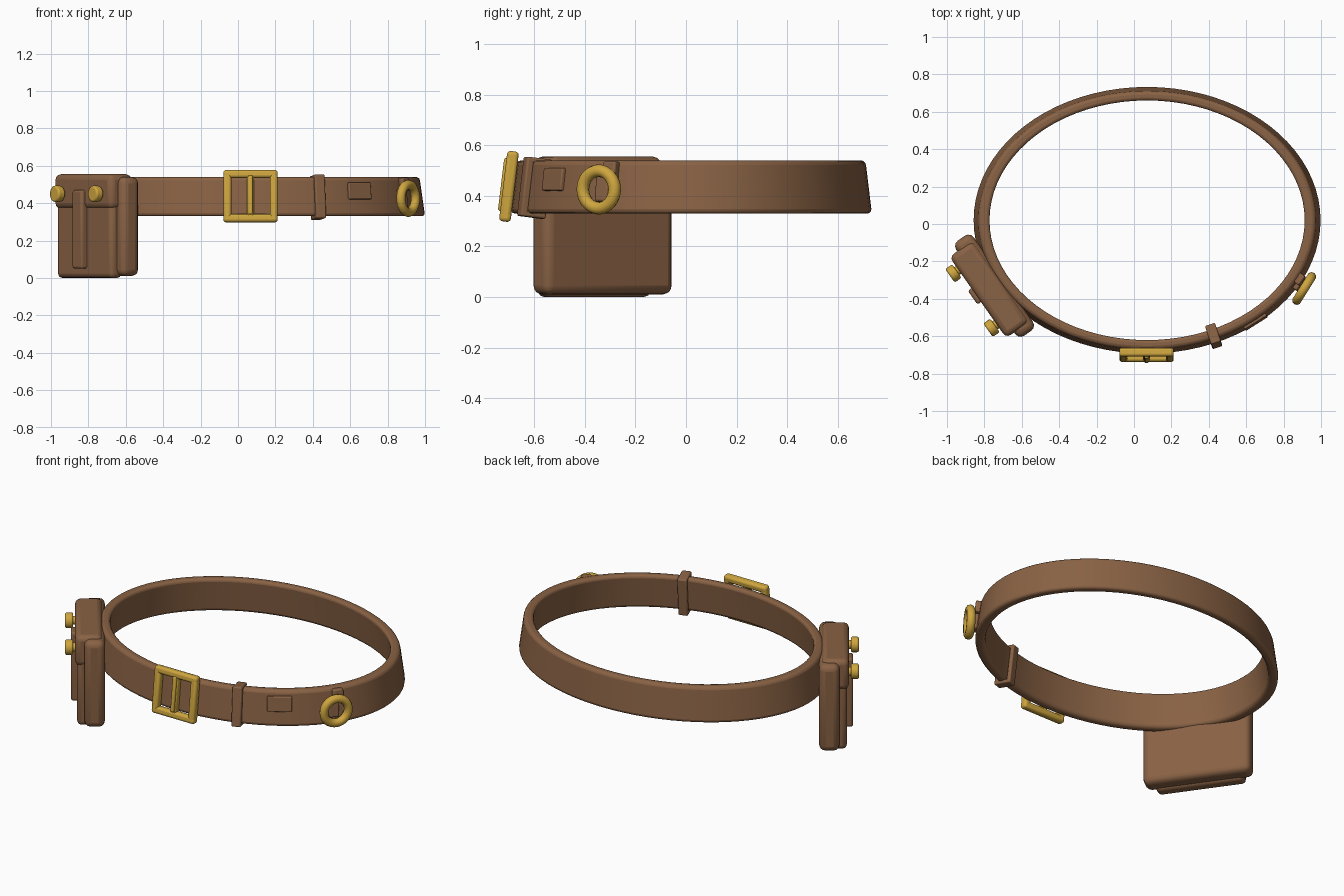
import bpy, bmesh, math
from mathutils import Matrix, Vector

cube = bpy.data.objects.get("Cube")
if cube:
    bpy.data.objects.remove(cube, do_unlink=True)


def material(name, rgb):
    m = bpy.data.materials.new(name)
    m.use_nodes = True
    m.diffuse_color = (*rgb, 1)
    m.node_tree.nodes["Principled BSDF"].inputs["Base Color"].default_value = (*rgb, 1)
    return m


LEATHER = material("brown leather", (0.25, 0.122, 0.058))
BRASS = material("brass", (0.62, 0.38, 0.05))

CX, CY = 0.07, 0.02          # belt centre
A, B = 0.93, 0.715           # outer half axes at the bottom edge
Z0, Z1 = 0.33, 0.54
TILT = Matrix.Rotation(-0.12, 4, "X")


def finish(name, bm, mat, frame=Matrix(), bevel=0.0, segments=3):
    bmesh.ops.recalc_face_normals(bm, faces=bm.faces[:])
    mesh = bpy.data.meshes.new(name)
    bm.to_mesh(mesh)
    bm.free()
    mesh.materials.append(mat)
    ob = bpy.data.objects.new(name, mesh)
    bpy.context.collection.objects.link(ob)
    ob.matrix_world = frame
    if bevel:
        mod = ob.modifiers.new("rounded edges", "BEVEL")
        mod.width, mod.segments = bevel, segments
        mod.angle_limit = math.radians(40)
    bpy.ops.object.select_all(action="DESELECT")
    ob.select_set(True)
    bpy.context.view_layer.objects.active = ob
    bpy.ops.object.shade_smooth_by_angle(angle=math.radians(50))
    return ob


def boxes(name, spans, mat, frame=Matrix(), bevel=0.01):
    """Each span is (x0, x1, y0, y1, z0, z1) in the frame; -y points outward."""
    bm = bmesh.new()
    for x0, x1, y0, y1, z0, z1 in spans:
        place = Matrix.Translation(((x0 + x1) / 2, (y0 + y1) / 2, (z0 + z1) / 2))
        size = Matrix.Diagonal((x1 - x0, y1 - y0, z1 - z0, 1))
        bmesh.ops.create_cube(bm, size=1, matrix=place @ size)
    return finish(name, bm, mat, frame, bevel)


def belt_frame(x):
    """Frame on the front half of the belt's outer face, at mid height."""
    c = (x - CX) / (A - 0.015)
    s = -math.sqrt(1 - c * c)
    spot = Vector((x, CY + s * (B - 0.012), (Z0 + Z1) / 2))
    turn = math.atan2(c / A, -s / B)
    return Matrix.Translation(spot) @ Matrix.Rotation(turn, 4, "Z") @ TILT


def ring(name, radius, thick, mat, frame, sides=32, around=10):
    bm = bmesh.new()
    loops = []
    for i in range(sides):
        a = math.tau * i / sides
        loop = []
        for j in range(around):
            b = math.tau * j / around
            r = radius + thick * math.cos(b)
            loop.append(bm.verts.new((r * math.cos(a), thick * math.sin(b), r * math.sin(a))))
        loops.append(loop)
    stitch(bm, loops)
    return finish(name, bm, mat, frame)


def stitch(bm, loops):
    for i, loop in enumerate(loops):
        nxt = loops[(i + 1) % len(loops)]
        for j in range(len(loop)):
            k = (j + 1) % len(loop)
            bm.faces.new((loop[j], nxt[j], nxt[k], loop[k]))


# Belt band: flared oval, narrower at the top
bm = bmesh.new()
profile = [(0, Z0), (-0.03, Z1), (-0.09, Z1), (-0.06, Z0)]
loops = []
for i in range(80):
    a = math.tau * i / 80
    loops.append([bm.verts.new((CX + (A + d) * math.cos(a),
                                CY + (B + 0.85 * d) * math.sin(a), z)) for d, z in profile])
stitch(bm, loops)
finish("belt_band", bm, LEATHER, bevel=0.018)

# Buckle: frame with a centre bar and a prong
buckle = Matrix.Translation((0.067, -0.7, 0.437)) @ TILT
W, H, T, D = 0.145, 0.14, 0.042, 0.023
rails = [(-W, W, -D, D, s * (H - T / 2) - T / 2, s * (H - T / 2) + T / 2) for s in (-1, 1)]
posts = [(s * (W - T / 2) - T / 2, s * (W - T / 2) + T / 2, -D, D, -H + 0.003, H - 0.003)
         for s in (-1, 1)]
boxes("buckle_frame", rails + posts, BRASS, buckle, 0.014)
boxes("buckle_bar", [(-0.018, 0.018, -0.02, 0.02, -H + 0.02, H - 0.02)], BRASS, buckle, 0.01)
boxes("buckle_prong", [(-0.012, 0.012, -0.032, -0.005, -0.1, 0.11)], BRASS, buckle, 0.008)

# Keeper loop wrapped around the band
boxes("keeper_loop", [(-0.028, 0.028, -0.025, 0.005, -0.115, 0.115),
                      (-0.028, 0.028, 0.055, 0.08, -0.115, 0.115),
                      (-0.028, 0.028, -0.025, 0.08, 0.095, 0.118),
                      (-0.028, 0.028, -0.025, 0.08, -0.118, -0.095)],
      LEATHER, belt_frame(0.435), 0.008)

# Small raised patch
boxes("belt_patch", [(-0.07, 0.07, -0.012, 0.015, -0.015, 0.075)], LEATHER, belt_frame(0.65), 0.006)

# Hanging ring and the tab that holds it
side = belt_frame(0.87)
boxes("ring_tab", [(-0.03, 0.03, -0.025, 0.01, -0.06, 0.04),
                   (0.0, 0.06, -0.025, 0.02, 0.03, 0.1)], LEATHER, side, 0.008)
ring_turn = Matrix.Rotation(math.radians(58), 4, "Z")
ring("hanging_ring", 0.074, 0.025, BRASS, Matrix.Translation((0.91, -0.345, 0.425)) @ ring_turn)

# Pouch: back body, front pocket, flap, strap
pouch = Matrix.Translation((-0.76, -0.34, 0)) @ Matrix.Rotation(math.radians(-55), 4, "Z")
boxes("pouch_body", [(-0.31, 0.31, -0.04, 0.075, 0.01, 0.54)], LEATHER, pouch, 0.035)
boxes("pouch_pocket", [(-0.255, 0.255, -0.08, 0.0, 0.0, 0.42)], LEATHER, pouch, 0.025)
boxes("pouch_flap", [(-0.265, 0.265, -0.092, 0.06, 0.37, 0.555)], LEATHER, pouch, 0.03)
boxes("pouch_strap", [(-0.06, 0.03, -0.115, -0.06, 0.05, 0.47)], LEATHER, pouch, 0.012)

# Two studs on the flap
for name, x in (("left_stud", 0.175), ("right_stud", -0.18)):
    bm = bmesh.new()
    lie = Matrix.Rotation(math.radians(90), 4, "X")
    for radius, depth, y in ((0.044, 0.045, -0.125), (0.025, 0.06, -0.09)):
        bmesh.ops.create_cone(bm, cap_ends=True, segments=20, radius1=radius, radius2=radius,
                              depth=depth, matrix=Matrix.Translation((x, y, 0.45)) @ lie)
    finish(name, bm, BRASS, pouch, 0.01)
